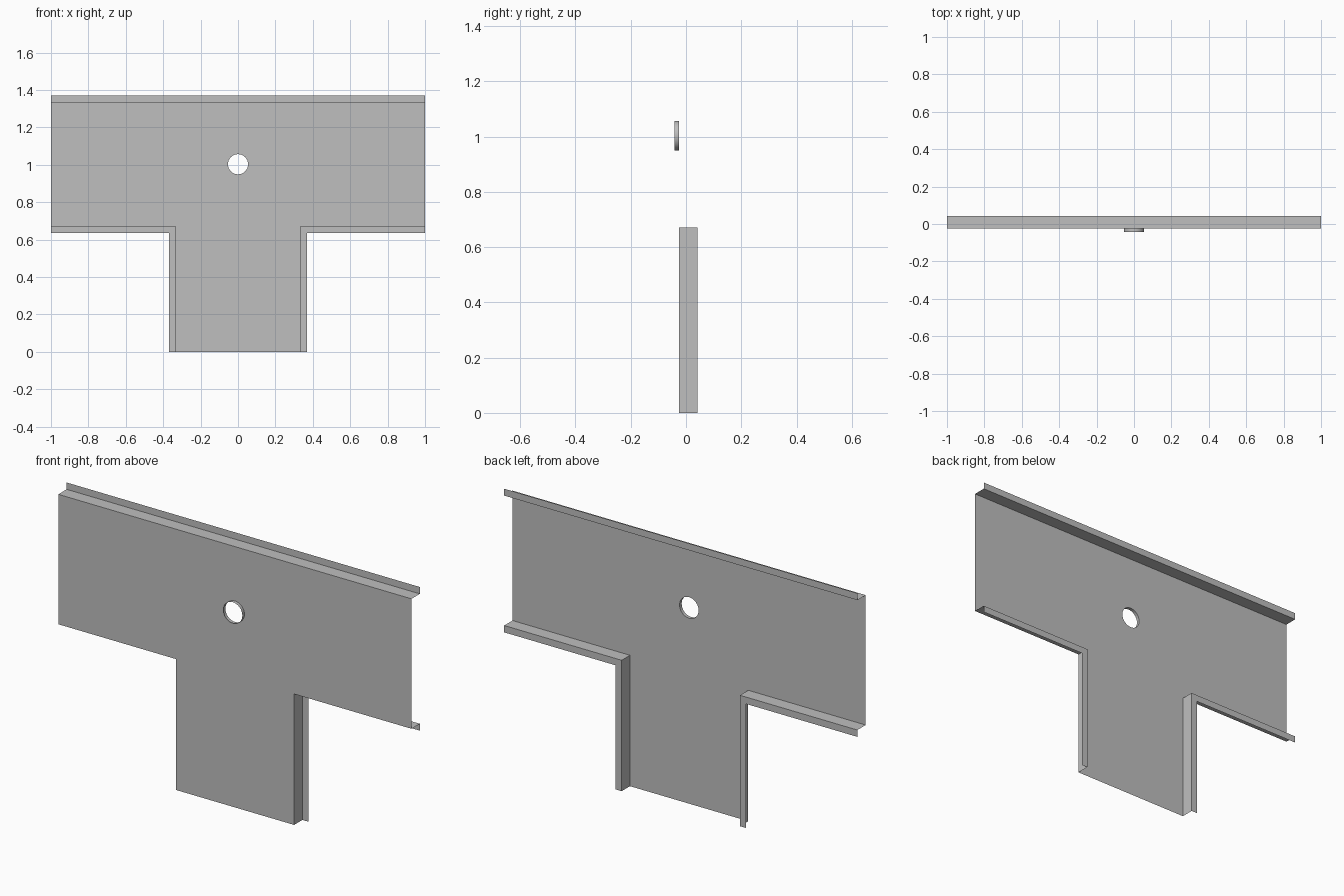
import bpy
import bmesh
import math

if "Cube" in bpy.data.objects:
    bpy.data.objects.remove(bpy.data.objects["Cube"], do_unlink=True)

# Main dimensions
HALF, STEM, TOP, ARM, LIP = 1.0, 0.335, 1.335, 0.67, 0.035
FRONT, BACK, COLLAR = -0.025, 0.042, -0.042
HOLE_Z, HOLE_R, SIDES = 1.003, 0.054, 32

grey = bpy.data.materials.new("sheet grey")
grey.use_nodes = True
colour = (0.52, 0.52, 0.52, 1)
grey.diffuse_color = colour
grey.node_tree.nodes["Principled BSDF"].inputs["Base Color"].default_value = colour


def finish(name, bm):
    mesh = bpy.data.meshes.new(name)
    bm.to_mesh(mesh)
    bm.free()
    mesh.materials.append(grey)
    obj = bpy.data.objects.new(name, mesh)
    bpy.context.collection.objects.link(obj)
    return obj


def loft(name, rows, closed=False):
    """Skin a sheet across rows of (path of x, z points; depth y)."""
    bm = bmesh.new()
    grid = [[bm.verts.new((x, y, z)) for x, z in path] for path, y in rows]
    count = len(grid[0])
    for a, b in zip(grid, grid[1:]):
        for i in range(count if closed else count - 1):
            j = (i + 1) % count
            bm.faces.new((a[i], b[i], b[j], a[j]))
    return finish(name, bm)


circle = [(HOLE_R * math.cos(2 * math.pi * i / SIDES),
           HOLE_Z + HOLE_R * math.sin(2 * math.pi * i / SIDES)) for i in range(SIDES)]

# Flat tee-shaped web with a round hole
side = [(STEM, 0), (STEM, ARM), (HALF, ARM), (HALF, TOP)]
outline = side + [(-x, z) for x, z in reversed(side)]
bm = bmesh.new()
for loop in (outline, circle):
    verts = [bm.verts.new((x, FRONT, z)) for x, z in loop]
    for i, v in enumerate(verts):
        bm.edges.new((v, verts[(i + 1) % len(verts)]))
bmesh.ops.triangle_fill(bm, edges=bm.edges[:], use_beauty=True, normal=(0, -1, 0))
for face in bm.faces:
    face.normal_update()
    if face.normal.y > 0:
        face.normal_flip()
finish("tee_web", bm)

# Top flange with upturned lip
top = [(HALF, TOP), (-HALF, TOP)]
top_lip = [(x, z + LIP) for x, z in top]
loft("top_flange", [(top, FRONT), (top, BACK), (top_lip, BACK)])

# Inner-corner flanges with mitred lips, one for each side
corner = [(STEM, 0), (STEM, ARM), (HALF, ARM)]
corner_lip = [(STEM + LIP, 0), (STEM + LIP, ARM - LIP), (HALF, ARM - LIP)]


def mirrored(path):
    return [(-x, z) for x, z in reversed(path)]


loft("left_flange", [(corner, FRONT), (corner, BACK), (corner_lip, BACK)])
loft("right_flange", [(mirrored(corner), FRONT), (mirrored(corner), BACK),
                      (mirrored(corner_lip), BACK)])

# Short collar standing out around the hole
collar = loft("hole_collar", [(circle, COLLAR), (circle, FRONT)], closed=True)
for poly in collar.data.polygons:
    poly.use_smooth = True
